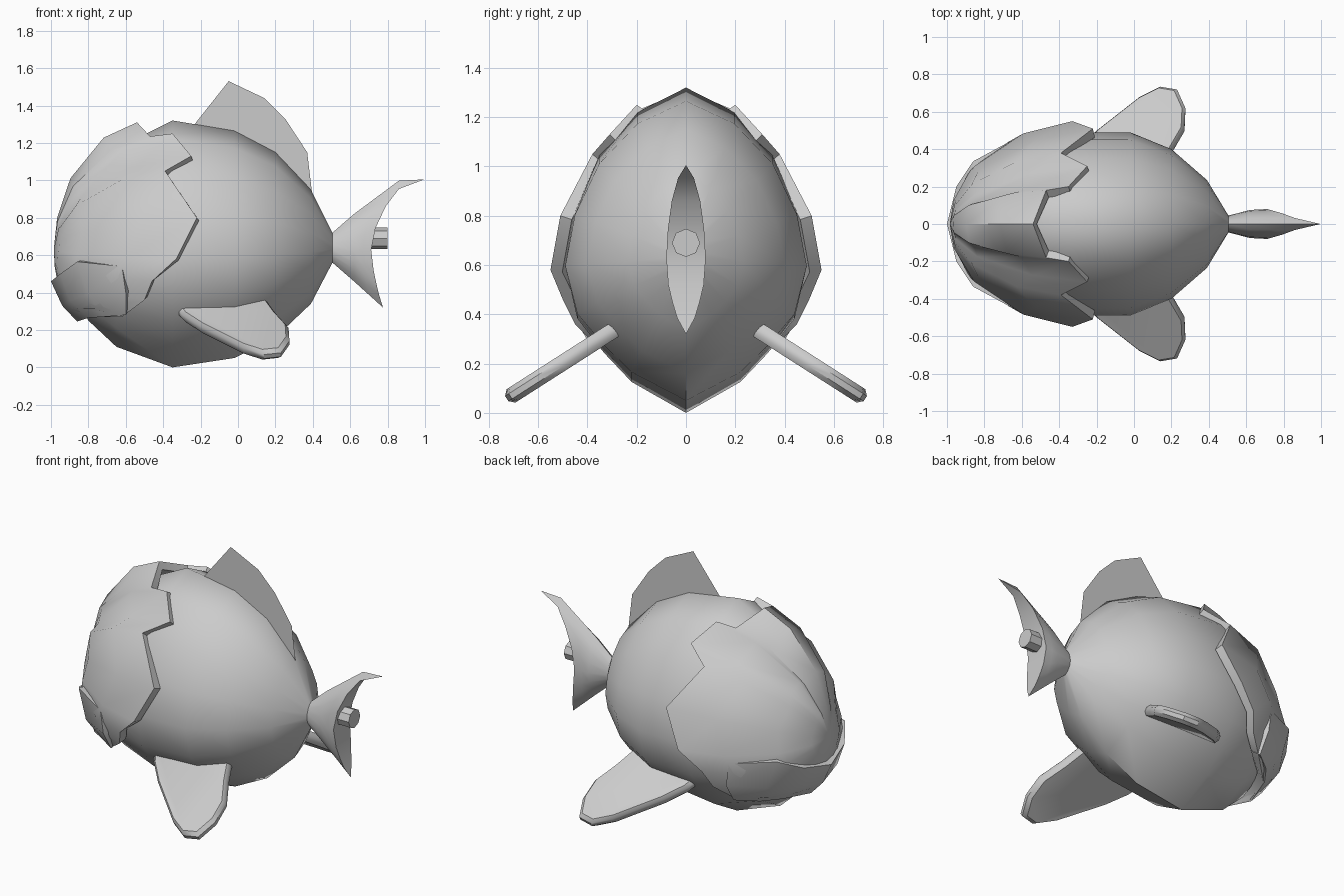
import bpy, math
from mathutils import Vector

if "Cube" in bpy.data.objects:
    bpy.data.objects.remove(bpy.data.objects["Cube"])


def make(name, verts, faces, smooth=30, thick=0):
    me = bpy.data.meshes.new(name)
    me.from_pydata([tuple(v) for v in verts], [], faces)
    ob = bpy.data.objects.new(name, me)
    bpy.context.collection.objects.link(ob)
    bpy.ops.object.select_all(action='DESELECT')
    ob.select_set(True)
    bpy.context.view_layer.objects.active = ob
    bpy.ops.object.mode_set(mode='EDIT')
    bpy.ops.mesh.select_all(action='SELECT')
    bpy.ops.mesh.normals_make_consistent(inside=False)
    bpy.ops.object.mode_set(mode='OBJECT')
    if thick:
        mod = ob.modifiers.new("thickness", 'SOLIDIFY')
        mod.thickness, mod.offset = thick, -1
        bpy.ops.object.modifier_apply(modifier=mod.name)
    if smooth:
        bpy.ops.object.shade_smooth_by_angle(angle=math.radians(smooth))
    return ob


def both_sides(half):
    """Extend a row that starts on the centre line to the other side."""
    return [Vector((x, -y, z)) for x, y, z in half[:0:-1]] + [Vector(p) for p in half]


# Body and tail: lemon-shaped section lofted along x
SECTION = [(0, 0), (.45, .095), (.68, .185), (.9, .29), (1, .45),
           (.92, .62), (.72, .79), (.4, .925), (0, 1)]
STATIONS = [(-.90, .44, .80, .15), (-.80, .25, 1.0, .30), (-.65, .11, 1.17, .41),
            (-.35, .0, 1.32, .49), (-.02, .05, 1.265, .49), (.20, .16, 1.15, .40),
            (.39, .34, .95, .235), (.505, .56, .72, .045), (.62, .46, .82, .075)]
halves = [[Vector((x, w * hw, b + h * (t - b))) for w, h in SECTION]
          for x, b, t, hw in STATIONS]
# Concave trailing edge of the tail
TRAIL_X = [.775, .755, .74, .725, .712, .735, .79, .86, .997]
trail = [Vector((x, w * .08, .32 + h * .685)) for x, (w, h) in zip(TRAIL_X, SECTION)]
mid = [a.lerp(b, .5) for a, b in zip(halves[-1], trail)]
mid[8] = Vector((.86, 0, .998))
halves += [mid, trail]

verts = [Vector((-.93, 0, .61))]
for half in halves:
    verts += half + [Vector((p.x, -p.y, p.z)) for p in half[7:0:-1]]
N = 16
faces = [(0, 1 + k, 1 + (k + 1) % N) for k in range(N)]
for r in range(len(halves) - 1):
    a = 1 + r * N
    faces += [(a + k, a + (k + 1) % N, a + N + (k + 1) % N, a + N + k) for k in range(N)]
e = 1 + (len(halves) - 1) * N
faces += [(e, e + 1, e + 15), (e + 8, e + 9, e + 7)]
faces += [(e + k, e + k + 1, e + 15 - k, e + 16 - k) for k in range(1, 7)]
make("body_and_tail", verts, faces, 50)

# Head shell: spokes from the nose to a jagged rear edge
EDGE = [(-.54, 0, 1.31), (-.47, .18, 1.235), (-.35, .20, 1.25), (-.25, .31, 1.13),
        (-.39, .38, 1.05), (-.22, .51, .80), (-.33, .55, .58), (-.46, .50, .46),
        (-.50, .45, .36), (-.62, .36, .27), (-.80, .18, .27), (-.85, 0, .25)]
SPOKE = [(.04, .25), (.2, .56), (.6, .88), (1, 1)]
nose = Vector((-.985, 0, .63))
ring = [Vector(p) for p in EDGE] + [Vector((x, -y, z)) for x, y, z in EDGE[-2:0:-1]]
n = len(ring)
verts = [nose]
for a, b in SPOKE:
    for p in ring:
        d = p - nose
        verts.append(nose + Vector((d.x * a, d.y * b, d.z * b)))
faces = [(0, 1 + k, 1 + (k + 1) % n) for k in range(n)]
for r in range(len(SPOKE) - 1):
    a = 1 + r * n
    faces += [(a + k, a + (k + 1) % n, a + n + (k + 1) % n, a + n + k) for k in range(n)]
make("head_shell", verts, faces, 40, .05)

# Lower jaw plate: three rows wrapped round the chin
ROWS = [[(-1, 0, .46), (-.95, .20, .50), (-.86, .335, .565), (-.62, .465, .54)],
        [(-.94, 0, .33), (-.90, .20, .36), (-.80, .35, .39), (-.60, .465, .40)],
        [(-.86, 0, .245), (-.80, .19, .265), (-.72, .30, .27), (-.60, .39, .28)]]
rows = [both_sides(r) for r in ROWS]
m = len(rows[0])
verts = [p for r in rows for p in r]
faces = [(r * m + k, r * m + k + 1, (r + 1) * m + k + 1, (r + 1) * m + k)
         for r in range(2) for k in range(m - 1)]
# orient outward (toward -x) before giving it thickness
c = [verts[i] for i in faces[m // 2]]
if (c[1] - c[0]).cross(c[2] - c[0]).x > 0:
    faces = [f[::-1] for f in faces]
jaw = make("lower_jaw", verts, faces, 35)
if jaw.data.polygons[m // 2].normal.x > 0:
    jaw.data.flip_normals()
mod = jaw.modifiers.new("thickness", 'SOLIDIFY')
mod.thickness, mod.offset = .06, -1
bpy.ops.object.modifier_apply(modifier=mod.name)
bpy.ops.object.shade_smooth_by_angle(angle=math.radians(35))

# Dorsal fin: a single flat sheet
FIN = [(-.24, 1.29), (-.05, 1.53), (.14, 1.44), (.255, 1.325), (.37, 1.15),
       (.395, .94), (.30, .9), (-.1, 1.15)]
make("dorsal_fin", [(x, 0, z) for x, z in FIN], [tuple(range(len(FIN)))], 0)

# Side fins: sloping slabs with a rounded rim
OUTLINE = [(-.33, .25), (-.35, .32), (-.30, .41), (-.2, .51), (.03, .69), (.14, .745),
           (.23, .73), (.275, .63), (.27, .52), (.2, .40), (.13, .25)]
normal = Vector((0, .54, .84))
for side, label in ((1, "left"), (-1, "right")):
    cx = sum(p[0] for p in OUTLINE) / len(OUTLINE)
    cy = sum(p[1] for p in OUTLINE) / len(OUTLINE)
    verts = []
    for depth, s in ((0, .93), (.02, 1), (.045, 1), (.065, .93)):
        for x, y in OUTLINE:
            x, y = cx + (x - cx) * s, cy + (y - cy) * s
            p = Vector((x, y, .37 - .64 * (y - .30))) - normal * depth
            verts.append((p.x, p.y * side, p.z))
    k = len(OUTLINE)
    faces = [tuple(range(k)), tuple(range(3 * k, 4 * k))]
    faces += [(r * k + i, r * k + (i + 1) % k, (r + 1) * k + (i + 1) % k, (r + 1) * k + i)
              for r in range(3) for i in range(k)]
    make(label + "_side_fin", verts, faces, 40)

# Eight-sided knob on the back of the tail
bpy.ops.mesh.primitive_cylinder_add(vertices=8, radius=.057, depth=.13,
                                    location=(.735, 0, .69),
                                    rotation=(0, math.radians(90), 0))
bpy.context.object.name = "tail_knob"
